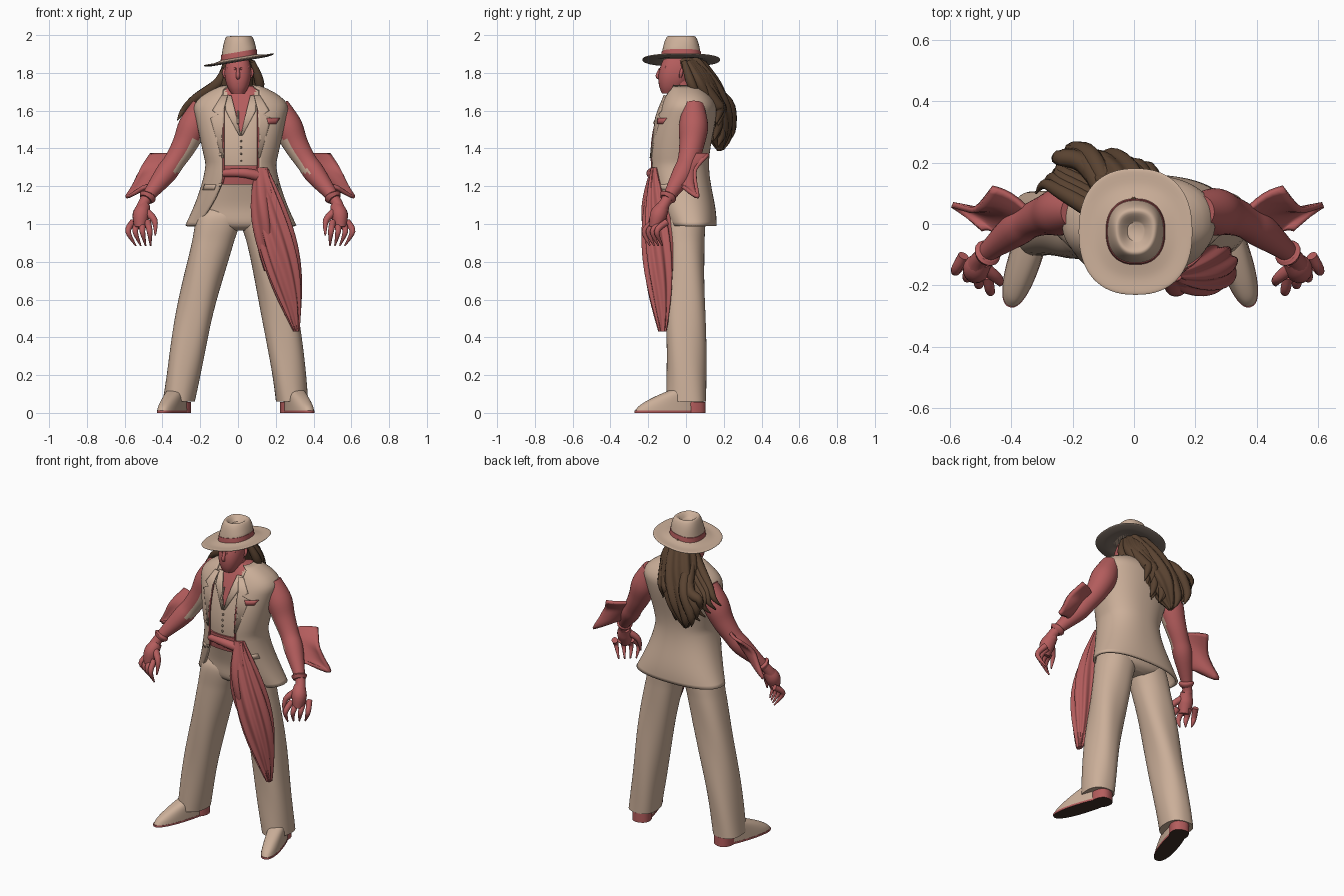
import bpy, bmesh, math, random
from mathutils import Vector, Matrix

default_cube = bpy.data.objects.get("Cube")
if default_cube:
    bpy.data.objects.remove(default_cube, do_unlink=True)
random.seed(4)


def material(name, *colour):
    made = bpy.data.materials.new(name)
    made.use_nodes = True
    made.diffuse_color = (*colour, 1)
    shader = made.node_tree.nodes["Principled BSDF"]
    shader.inputs["Base Color"].default_value = (*colour, 1)
    shader.inputs["Roughness"].default_value = .8
    return made


TAN = material("tan cloth", .6, .43, .32)
RED = material("red skin", .46, .11, .11)
BROWN = material("brown hair", .1, .055, .03)
DARK = material("dark sole", .05, .03, .02)
TAUPE = material("brim lining", .22, .17, .14)


def smooth(points, steps):
    """Catmull-Rom through tuples of any length."""
    out = []
    last = len(points) - 1
    for i in range(last):
        around = points[max(i - 1, 0)], points[i], points[i + 1], points[min(i + 2, last)]
        for k in range(steps):
            t = k / steps
            out.append(tuple(q + t / 2 * (r - p + t * (2*p - 5*q + 4*r - s + t * (3*(q - r) + s - p)))
                             for p, q, r, s in zip(*around)))
    return out + [tuple(points[last])]


def grid(name, rows, materials, closed=True, thickness=0, rule=None, matrix=None):
    """Skin rows of points; closed rows get end caps, open ones can be thickened."""
    bm = bmesh.new()
    verts = [[bm.verts.new(point) for point in row] for row in rows]
    width = len(rows[0])
    for lower, upper in zip(verts, verts[1:]):
        for j in range(width if closed else width - 1):
            k = (j + 1) % width
            bm.faces.new((lower[j], lower[k], upper[k], upper[j]))
    if closed:
        bm.faces.new(verts[0])
        bm.faces.new(verts[-1])
    bmesh.ops.recalc_face_normals(bm, faces=bm.faces)
    for face in bm.faces:
        face.smooth = True
        face.material_index = rule(face.calc_center_median(), face.normal) if rule else 0
    mesh = bpy.data.meshes.new(name)
    bm.to_mesh(mesh)
    bm.free()
    mesh.set_sharp_from_angle(angle=math.radians(45))
    for each in materials:
        mesh.materials.append(each)
    made = bpy.data.objects.new(name, mesh)
    bpy.context.collection.objects.link(made)
    if matrix:
        made.matrix_world = matrix
    if thickness:
        solid = made.modifiers.new("thickness", "SOLIDIFY")
        solid.thickness, solid.offset = thickness, 0


ROUND = .85


def oval(ring, angle, swell=1):
    x, y, z, rx, ry = ring[:5]
    c, s = [math.copysign(abs(v) ** ROUND, v) * swell for v in (math.cos(angle), math.sin(angle))]
    return x + rx * c, y + ry * s, z


def loft(name, rings, materials, sides=48, steps=5, pleats=0, depth=0, warp=tuple, **options):
    """Stack of horizontal ovals (x, y, z, rx, ry), optionally pleated."""
    angles = [j * math.tau / sides for j in range(sides)]
    rows = [[warp(oval(ring, a, 1 + depth * math.sin(pleats * a + ring[2] * 9))) for a in angles]
            for ring in smooth(rings, steps)]
    grid(name, rows, materials, **options)


def tube(name, path, materials, sides=16, ridges=0, depth=0, **options):
    """Round limb along (x, y, z, radius) points."""
    dense = smooth(path, 5)
    rows = []
    for i, (*here, radius) in enumerate(dense):
        ahead, behind = dense[min(i + 1, len(dense) - 1)], dense[max(i - 1, 0)]
        along = Vector(ahead[:3]) - Vector(behind[:3])
        across = along.cross(Vector((1, 2, 1))).normalized()
        other = along.cross(across).normalized()
        row = []
        for j in range(sides):
            a = j * math.tau / sides
            reach = radius * (1 + depth * math.sin(ridges * a + i * .3))
            row.append(Vector(here) + reach * (across * math.cos(a) + other * math.sin(a)))
        rows.append(row)
    grid(name, rows, materials, **options)


def coat_ring(z):
    """Torso cross-section: nipped waist, flared hem, shoulders closing to the neck."""
    flare, chest, shoulder = max(0, 1.32 - z), max(0, z - 1.32), max(0, (z - 1.6) / .13) ** 2
    front = .75 * (z - 1.35) ** 2 - .19
    back = .135 + .02 * math.cos(10 * z - 10) - .09 * shoulder
    half_width = .18 + .57 * flare ** 1.5 + .22 * chest - .18 * shoulder
    return .015, (front + back) / 2, z, half_width, (back - front) / 2


def opening(z, side):
    """Where the jacket's front edge lies on one side."""
    x, _, _, rx, _ = coat_ring(z)
    edge = side * (.095 + max(0, 1.25 - z) ** 1.5)
    return x + max(-.75 * rx, min(.75 * rx, edge))


def front_y(x, z):
    cx, cy, _, rx, ry = coat_ring(z)
    return cy - ry * (1 - min(1, abs((x - cx) / rx)) ** (2 / ROUND)) ** (ROUND / 2)


def patch(name, spans, cloth, lift=.011):
    """Thin cloth plate laid on the chest; spans are (x from, x to, z)."""
    rows = []
    for start, stop, z in spans:
        across = [start + (stop - start) * k / 5 for k in range(6)]
        rows.append([(x, front_y(x, z) - lift, z) for x in across])
    grid(name, rows, [cloth], closed=False, thickness=.008)


# Jacket: open-fronted shell
heights = [.99 + .02 * k for k in range(38)]
rows = []
for z in heights:
    ring = coat_ring(z)
    reach = [(opening(z, side) - ring[0]) / ring[3] for side in (1, -1)]
    left, right = [math.acos(math.copysign(abs(e) ** (1 / ROUND), e)) for e in reach]
    sweep = math.tau - right + left
    rows.append([oval(ring, sweep * j / 64 - left) for j in range(65)])
grid("jacket", rows, [TAN], closed=False, thickness=.014)

for name, side in (("left", 1), ("right", -1)):
    def mirrored(*spans):
        return [(.015 + side * a, .015 + side * b, z) for a, b, z in spans]

    patch(name + "_lapel", mirrored((.09, .1, 1.35), (.09, .16, 1.56), (.09, .12, 1.58),
                                    (.09, .15, 1.6), (.07, .1, 1.68)), TAN)
    patch(name + "_pocket_flap", mirrored((.14, .2, 1.18), (.13, .19, 1.21)), TAN, .008)
    patch(name + "_shirt_collar", mirrored((0, .01, 1.47), (.03, .08, 1.6), (.05, .08, 1.68)), TAN, -.008)
    patch(name + "_lining_edge", [(opening(z, side) - side * .008, opening(z, side), z)
                                  for z in heights if 1.2 < z < 1.68], RED, .005)
patch("pocket_square", [(.16, .2, 1.53), (.15, .22, 1.56)], RED)
for z in (1.2, 1.36):
    patch("jacket_button", [(-.1, -.085, z), (-.1, -.085, z + .015)], TAN)

# Waistcoat with an open neckline showing the chest
loft("waistcoat", [(x, y, z, rx - .018, ry - .014) for x, y, z, rx, ry in map(coat_ring, heights) if z > 1.2],
     [TAN, RED], sides=128, steps=2, rule=lambda centre, normal: int(centre.z > 1.47 + 3 * abs(centre.x - .015)))
for k in range(4):
    z = 1.33 + k * .035
    patch("waistcoat_button", [(.01, .02, z), (.01, .02, z + .01)], TAN, -.01)
tube("pendant", [(0, -.14, 1.6, .004), (0, -.17, 1.53, .006)], [TAN])

# Sash: belt, knot and pleated hanging cloth
loft("waist_sash", [(x, y, z, rx - .008, ry - .004) for x, y, z, rx, ry in map(coat_ring, heights)
                    if 1.19 < z < 1.32], [RED])
tube("sash_knot", [(-.08, -.17, 1.27, .02), (.03, -.185, 1.27, .025), (.13, -.165, 1.25, .03)], [RED])
for name, drop, sway, pleats in (("sash_drape", .87, .185, 9), ("sash_under_drape", .55, .03, 5)):
    rings = []
    for k in range(9):
        t = k / 8
        bulge = math.sin(math.pi * t)
        rings.append((.125 + sway * t, .04 * t - .165, 1.3 - drop * t,
                      .03 - .015 * t + .01 * bulge * pleats ** .9, .02 + .062 * bulge))
    loft(name, rings, [RED], sides=96, pleats=pleats, depth=.1)

# Trousers
loft("trouser_hips", [(.015, 0, .965, .08, .07), (.015, 0, 1, .2, .11), (.015, 0, 1.1, .21, .12),
                      (.015, -.03, 1.25, .17, .13)], [TAN])
for name, hip, cuff in (("right", -.1, -.315), ("left", .125, .285)):
    rings = [(hip, -.01, 1.1, .06, .06)]
    for k in range(8):
        t = k / 7
        bow = math.copysign(.015, hip) * math.sin(math.pi * t)
        rings.append((hip + (cuff - hip) * t + bow, .014 * t - .01, 1.04 - .98 * t, .115 - .03 * t, .105))
    loft(name + "_trouser_leg", rings, [TAN], steps=8, pleats=3, depth=.03)

# Shoes, turned outward; rings shrink toward the ankle
for name, x, turn in (("right", -.305, -.31), ("left", .28, .31)):
    place = Matrix.Translation((x, .045, 0)) @ Matrix.Rotation(turn, 4, "Z")
    levels = [k / 5 for k in range(6)]
    loft(name + "_shoe", [(0, .12 * t ** 1.5 - .14, .01 + .13 * t, .053 - .006 * t, .19 - .13 * t ** 1.5)
                          for t in levels], [TAN], matrix=place)
    for part, y, top, rx, ry in (("sole", -.14, .012, .054, .192), ("heel", 0, .058, .055, .058)):
        loft(f"{name}_{part}", [(0, y, 0, rx, ry), (0, y, top, rx, ry)], [RED, DARK], steps=1,
             matrix=place, rule=lambda centre, normal: int(normal.z < -.5))

# Arms, hands and forearm fins
for name, side in (("left", 1), ("right", -1)):
    def mirrored(*points):
        return [(.012 + side * x, *rest) for x, *rest in points]

    inward = Vector((-side, -.9, -.5)).normalized()
    tube(name + "_arm", mirrored((.2, .04, 1.63, .055), (.25, .04, 1.52, .077), (.295, .03, 1.42, .066),
                                 (.35, .01, 1.33, .056), (.4, -.02, 1.26, .056), (.5, -.1, 1.13, .03),
                                 (.52, -.13, 1.08, .035)),
         [RED, TAN], sides=32, rule=lambda centre, normal: int(1.27 < centre.z < 1.45 and normal.dot(inward) > .86))
    tube(name + "_bracelet", mirrored((.485, -.09, 1.155, .035), (.49, -.095, 1.145, .046),
                                      (.5, -.105, 1.13, .035)), [RED])
    tube(name + "_palm", mirrored((.505, -.115, 1.1, .03), (.525, -.145, 1.05, .045),
                                  (.53, -.165, .98, .03)), [RED])
    for k in range(4):
        x, y = .49 + .026 * k, .022 * k - .19
        curl = .012 * k - .01
        tube(f"{name}_finger_{k}", mirrored((x, y + .02, 1.01, .018), (x + curl, y - .03, .96, .015),
                                            (x - .015, y, .885, .004)), [RED])
    tube(name + "_thumb", mirrored((.505, -.14, 1.07, .022), (.455, -.18, 1.02, .017),
                                   (.45, -.2, .94, .004)), [RED])
    root = smooth(mirrored((.35, .04, 1.37), (.4, 0, 1.28), (.45, -.05, 1.2)), 8)
    tips = smooth(mirrored((.475, .12, 1.37), (.53, .05, 1.29), (.565, .05, 1.22), (.605, .06, 1.14),
                           (.51, -.02, 1.2)), 4)
    rows = []
    for start, stop in zip(root, tips):
        rows.append([Vector(start).lerp(Vector(stop), k / 6) + Vector((0, .015 * math.sin(k / 6 * math.pi), 0))
                     for k in range(7)])
    grid(name + "_arm_fin", rows, [RED], closed=False, thickness=.018)

# Head: oval narrowing to a forward chin
tube("neck", [(.01, .02, 1.58, .085), (0, -.01, 1.68, .06), (0, -.04, 1.79, .055)], [RED], sides=32)
rings = []
for k in range(9):
    t = k / 8
    size = math.sin(math.pi * (.1 + .8 * t)) ** .6
    rings.append((0, -.05 - .035 * (1 - t) ** 2, 1.69 + .22 * t, .071 * size, .085 * size))
loft("head", rings, [RED])
tube("nose", [(0, -.135, 1.825, .007), (0, -.15, 1.785, .011), (0, -.137, 1.77, .008)], [RED])
tube("mouth", [(-.022, -.13, 1.743, .003), (0, -.139, 1.745, .006), (.022, -.13, 1.743, .003)], [RED])
for side in (1, -1):
    tube("brow", [(side * .01, -.138, 1.82, .007), (side * .055, -.105, 1.83, .006)], [RED])
    tube("ear", [(side * .068, -.03, 1.775, .006), (side * .074, -.025, 1.8, .01), (side * .07, -.02, 1.825, .006)], [RED])

# Hair swept back and toward the right shoulder
tube("hair_mass", [(0, 0, 1.88, .06), (0, .03, 1.82, .08), (-.04, .11, 1.67, .1), (-.09, .16, 1.53, .085),
                   (-.13, .18, 1.39, .015)], [BROWN], sides=72, ridges=9, depth=.08)
for k in range(24):
    u = k / 23
    x, y = .09 - .17 * u, .03 + .06 * math.sin(u * math.pi)
    tip_x = .05 - .27 * u + random.uniform(-.03, .03)
    tip_y = random.uniform(.12, .16) + .07 * u
    tip_z = random.uniform(1.37, 1.52) + .05 * abs(1 - 2 * u)
    tube(f"hair_lock_{k}", [(x * .8, y - .02, 1.86, .015), (x * 1.1, y + .04, 1.75, .027),
                            ((x + tip_x) / 2 - .01, tip_y, 1.64, .032), (tip_x - .01, tip_y + .02, tip_z + .08, .026),
                            (tip_x, tip_y, tip_z, .002)], [BROWN], sides=9)
for k in range(5):
    d = k * .022
    tube(f"side_lock_{k}", [(-.065, .01, 1.82, .02), (-.11, .03 + d, 1.74 - d, .03), (-.23, .1 + d, 1.66 - d, .025),
                            (-.29 + d, .13 + d, 1.6 - d, .016), (-.32 + d, .1 + d, 1.55 - d, .003)], [BROWN], sides=9)
tube("left_lock", [(.075, -.01, 1.86, .015), (.115, .03, 1.74, .025), (.09, .08, 1.65, .004)], [BROWN])


# Hat, tilted to one side and pinched at the front of the crown
def tilt(point):
    x, y, z = point
    crown = max(0, z - 1.92)
    x *= 1 + crown * 20 * (y + .02)
    return x, y, z + (.17 - 2 * crown) * (x - .01)


def hat_part(name, outline, materials, **options):
    loft(name, [(.005, -.025, z, .9 * radius, radius) for radius, z in outline], materials,
         sides=64, warp=tilt, **options)


hat_part("hat_brim", [(.1, 1.87), (.15, 1.86), (.2, 1.866), (.2, 1.874), (.15, 1.874), (.1, 1.885)],
         [TAN, TAUPE], rule=lambda centre, normal: int(normal.z < -.3))
hat_part("hat_crown", [(.105, 1.87), (.1, 1.92), (.085, 1.975), (.065, 1.995), (.03, 1.965)], [TAN])
hat_part("hat_band", [(.109, 1.872), (.104, 1.912)], [RED])
